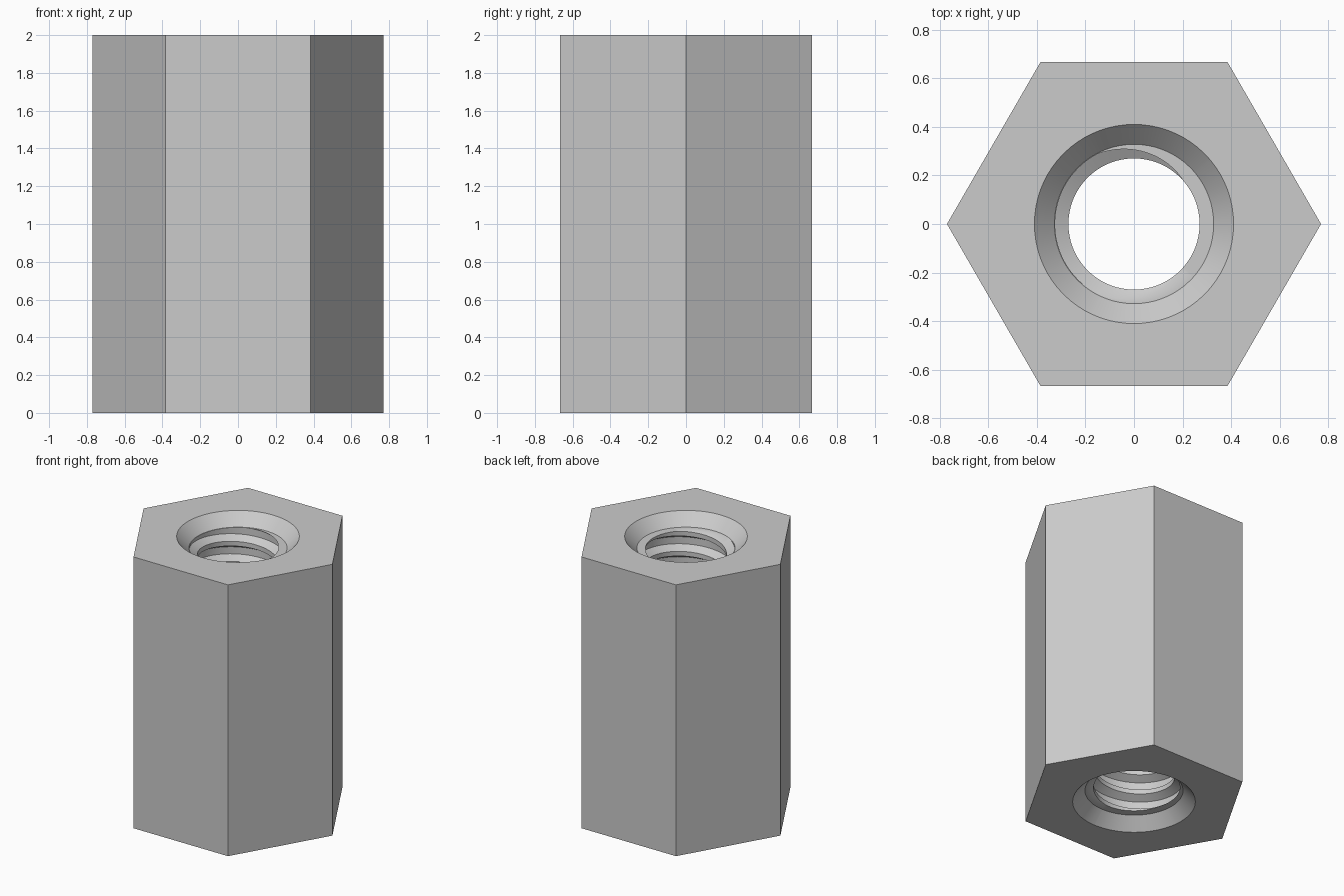
import bpy
import bmesh
from math import cos, sin, pi, tau
from mathutils import Vector

cube = bpy.data.objects.get("Cube")
if cube:
    bpy.data.objects.remove(cube, do_unlink=True)

HEIGHT, HEX_RADIUS = 2.0, 0.77
CHAMFER_RADIUS, BORE_RADIUS, CHAMFER_DEPTH = 0.41, 0.328, 0.085
ROOT, CREST, PITCH = 0.325, 0.27, 0.148
STEPS = 72
TOP_Z, LOW_Z = HEIGHT - CHAMFER_DEPTH, CHAMFER_DEPTH

# thread profile: (fraction of pitch, radius)
PROFILE = [(-0.175, ROOT), (0.175, ROOT), (0.385, CREST),
           (0.615, CREST), (0.825, ROOT)]


def thread_sheet(bm):
    """Sweep the profile along a right-handed helix, then trim both ends."""
    previous = None
    for i in range(-15 * STEPS, 2 * STEPS + 1):
        a = tau * i / STEPS + pi
        row = [bm.verts.new((r * cos(a), r * sin(a),
                             TOP_Z + PITCH * (i / STEPS + s)))
               for s, r in PROFILE]
        if previous:
            for j in range(len(row) - 1):
                bm.faces.new((previous[j], row[j], row[j + 1], previous[j + 1]))
        previous = row
    bmesh.ops.remove_doubles(bm, verts=bm.verts[:], dist=1e-5)
    for z, direction in ((TOP_Z, 1), (LOW_Z, -1)):
        bmesh.ops.bisect_plane(
            bm, geom=bm.verts[:] + bm.edges[:] + bm.faces[:], dist=1e-6,
            plane_co=(0, 0, z), plane_no=(0, 0, direction), clear_outer=True)
    bmesh.ops.remove_doubles(bm, verts=bm.verts[:], dist=1e-5)


def grow_rim(bm, edges, radius, z):
    """Extrude an open rim to a circle of the given radius and height."""
    geom = bmesh.ops.extrude_edge_only(bm, edges=edges)["geom"]
    verts = {g for g in geom if isinstance(g, bmesh.types.BMVert)}
    for v in verts:
        flat = Vector((v.co.x, v.co.y, 0)).normalized() * radius
        v.co = (flat.x, flat.y, z)
    return [e for e in bm.edges if e.is_boundary and all(v in verts for v in e.verts)]


bm = bmesh.new()
thread_sheet(bm)

# flat shoulder and chamfer at each mouth of the bore
rims = []
for z, end in ((LOW_Z, 0.0), (TOP_Z, HEIGHT)):
    rim = [e for e in bm.edges if e.is_boundary
           and all(abs(v.co.z - z) < 1e-4 for v in e.verts)]
    rim = grow_rim(bm, rim, BORE_RADIUS, z)
    rims.append(grow_rim(bm, rim, CHAMFER_RADIUS, end))

# six outer walls
rings = [[bm.verts.new((HEX_RADIUS * cos(k * pi / 3), HEX_RADIUS * sin(k * pi / 3), z))
          for k in range(6)] for z in (0.0, HEIGHT)]
for k in range(6):
    n = (k + 1) % 6
    bm.faces.new((rings[0][k], rings[0][n], rings[1][n], rings[1][k]))

# end faces between hexagon and chamfer
for ring, rim, direction in zip(rings, rims, (-1, 1)):
    hexagon = [bm.edges.get((ring[k], ring[(k + 1) % 6])) for k in range(6)]
    bmesh.ops.triangle_fill(bm, edges=hexagon + rim, use_beauty=True,
                            normal=(0, 0, direction))

bmesh.ops.recalc_face_normals(bm, faces=bm.faces[:])
mesh = bpy.data.meshes.new("threaded_hex_spacer")
bm.to_mesh(mesh)
bm.free()

spacer = bpy.data.objects.new("threaded_hex_spacer", mesh)
bpy.context.collection.objects.link(spacer)

# plain grey metal
grey = bpy.data.materials.new("light_grey")
grey.use_nodes = True
colour = (0.6, 0.6, 0.6, 1)
grey.diffuse_color = colour
grey.node_tree.nodes["Principled BSDF"].inputs["Base Color"].default_value = colour
mesh.materials.append(grey)

bpy.ops.object.select_all(action="DESELECT")
spacer.select_set(True)
bpy.context.view_layer.objects.active = spacer
bpy.ops.object.shade_smooth_by_angle(angle=pi / 6)
